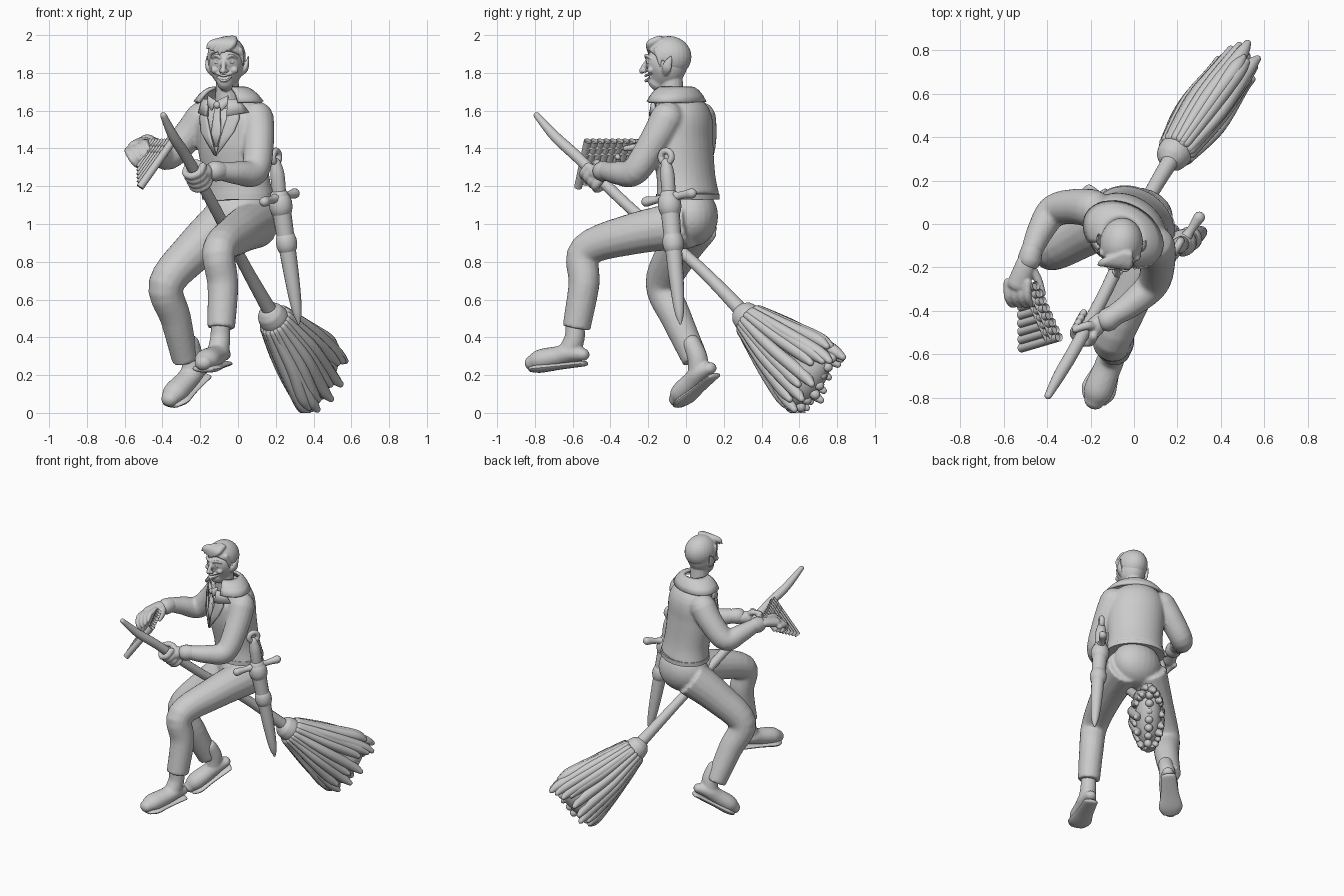
import bpy, bmesh, random
from math import sin, cos, pi, radians, sqrt
from mathutils import Vector, Matrix

random.seed(4)
if "Cube" in bpy.data.objects:
    bpy.data.objects.remove(bpy.data.objects["Cube"], do_unlink=True)

clay = bpy.data.materials.new("plain grey")
clay.use_nodes = True
clay.diffuse_color = (.6, .6, .6, 1)
clay.node_tree.nodes["Principled BSDF"].inputs["Base Color"].default_value = clay.diffuse_color

side_axis, up_axis = Vector((1, 0, 0)), Vector((0, 0, 1))
torso_left = Vector((.87, -.5, 0))
torso_front = Vector((-.5, -.87, 0))
parts = []


def make(name, bm, voxel=0, matrix=None, thickness=0):
    """Turn a bmesh into an object, optionally blending its pieces together."""
    if matrix:
        bm.transform(matrix)
    mesh = bpy.data.meshes.new(name)
    bm.to_mesh(mesh)
    bm.free()
    mesh.materials.append(clay)
    part = bpy.data.objects.new(name, mesh)
    bpy.context.collection.objects.link(part)
    parts.append(part)
    if thickness:
        solid = part.modifiers.new("thickness", "SOLIDIFY")
        solid.thickness, solid.offset = thickness, 0
    if voxel:
        blend = part.modifiers.new("blend", "REMESH")
        blend.mode, blend.voxel_size, blend.use_smooth_shade = "VOXEL", voxel, True
        soften = part.modifiers.new("soften", "SMOOTH")
        soften.factor, soften.iterations = .5, 3


def sample(values, fraction):
    """Read a list of values as a straight-line graph from 0 to 1."""
    place = fraction * (len(values) - 1)
    low = min(int(place), len(values) - 2)
    return values[low] + (values[low + 1] - values[low]) * (place - low)


def spline(rows, steps):
    padded = [rows[0]] + rows + [rows[-1]]
    result = []
    for a, b, c, d in zip(padded, padded[1:], padded[2:], padded[3:]):
        for k in range(steps):
            t = k / steps
            result.append([q + (r - p) * t / 2 + (p - 2.5*q + 2*r - s/2) * t*t + (3*q - p - 3*r + s) / 2 * t**3
                           for p, q, r, s in zip(a, b, c, d)])
    return result + [rows[-1]]


def loft(bm, points, radii, across=None, squash=1, sides=16, steps=5, rounded=True):
    """Sweep an ellipse along a smooth path; its first radius lies along 'across'."""
    points = [Vector(p) for p in points]
    if across is None:
        across = (points[1] - points[0]).cross(points[-1] - points[1])
        if across.length < .0001:
            across = (points[1] - points[0]).orthogonal()
    last = len(points) - 1
    rows = spline([[*p, sample(radii, i / last)] for i, p in enumerate(points)], steps)
    centres = [Vector(row[:3]) for row in rows]
    last = len(rows) - 1
    rings = []
    for i, (centre, row) in enumerate(zip(centres, rows)):
        along = (centres[min(i + 1, last)] - centres[max(i - 1, 0)]).normalized()
        u = (across - along * across.dot(along)).normalized() * row[3]
        v = along.cross(u) * squash
        layers = [(centre, 1)]
        if rounded and i in (0, last):
            outward = (along if i else -along) * min(u.length, v.length)
            layers += [(centre + outward * sin(a), cos(a)) for a in (.5, 1, 1.4)]
            layers = layers if i else layers[::-1]
        for middle, scale in layers:
            turns = [2 * pi * k / sides for k in range(sides)]
            rings.append([bm.verts.new(middle + (u * cos(a) + v * sin(a)) * scale) for a in turns])
    faces = [bm.faces.new((a[k - 1], a[k], b[k], b[k - 1])) for a, b in zip(rings, rings[1:]) for k in range(sides)]
    caps = [bm.faces.new(rings[0][::-1]), bm.faces.new(rings[-1])]
    bmesh.ops.recalc_face_normals(bm, faces=faces + caps)
    return caps


def ball(bm, centre, size):
    place = Matrix.Translation(centre) @ Matrix.Diagonal((*size, 1))
    bmesh.ops.create_uvsphere(bm, u_segments=24, v_segments=16, radius=1, matrix=place)


def sheet(bm, rows):
    """Join rows of points into an open surface."""
    grid = [[bm.verts.new(p) for p in row] for row in rows]
    for a, b in zip(grid, grid[1:]):
        for k in range(1, len(a)):
            bm.faces.new((a[k - 1], a[k], b[k], b[k - 1]))


# Trousers
bm = bmesh.new()
ball(bm, (0, .03, 1.04), (.18, .14, .16))
left_ankle, right_ankle = Vector((-.09, -.58, .45)), Vector((-.28, .05, .28))
loft(bm, [(.09, .02, 1), (0, -.27, .95), (-.1, -.53, .86), (-.08, -.54, .68), left_ankle], [.13, .09, .075], rounded=False)
loft(bm, [(-.08, .05, 1), (-.23, -.04, .86), (-.38, -.12, .68), (-.33, -.05, .5), right_ankle], [.13, .095, .07], rounded=False)
make("trousers", bm, voxel=.011)

# Jacket with sleeves
left_wrist, right_wrist = Vector((-.09, -.42, 1.28)), Vector((-.47, -.12, 1.42))
bm = bmesh.new()
loft(bm, [(0, .01, 1.14), (-.01, 0, 1.25), (-.03, -.02, 1.43), (-.04, -.02, 1.57), (-.05, -.04, 1.66)],
     [.2, .185, .195, .185, .11], torso_left, squash=.78, sides=32, rounded=False)
loft(bm, [(.1, -.1, 1.56), (.11, -.16, 1.45), (.09, -.27, 1.28), (0, -.36, 1.27), left_wrist], [.09, .075, .05])
loft(bm, [(-.19, .07, 1.56), (-.27, .08, 1.46), (-.37, .06, 1.36), (-.43, -.03, 1.39), right_wrist], [.09, .075, .05])
make("jacket", bm, voxel=.011)
bm = bmesh.new()
loft(bm, [(0, .01, 1.13), (0, .01, 1.16)], [.2, .2], torso_left, squash=.78, sides=40, steps=1, rounded=False)
for wrist, reach in ((left_wrist, (-.03, -.02, 0)), (right_wrist, (-.01, -.04, 0))):
    loft(bm, [wrist, wrist + Vector(reach)], [.05, .055], steps=1)
make("jacket_hem_and_cuffs", bm)


def chest(aside, height, lift):
    """Point on the front of the torso, lifted off the cloth."""
    slope = min(max((height - 1.43) * 4.3, 0), 1)
    wide, deep = .2 - .06 * slope, .16 - .06 * slope**1.5
    bulge = deep * sqrt(max(1 - (aside / wide)**2, .05)) + lift
    return Vector((-.03 - .02 * slope, -.015 - .03 * slope, height)) + torso_left * aside + torso_front * bulge


def cloth(bm, inner, outer, lift):
    """Strip lying on the chest between two edges of (aside, height) points."""
    spans = [[k / 5 for k in range(6)]] * len(inner)
    sheet(bm, [[chest(sample((a[0], b[0]), t), sample((a[1], b[1]), t), lift) for t in span]
               for a, b, span in zip(inner, outer, spans)])


# Lapels, shirt collar and tie
for name, s in (("left", 1), ("right", -1)):
    bm = bmesh.new()
    cloth(bm, [(0, 1.36), (s*.03, 1.46), (s*.06, 1.56), (s*.06, 1.65)],
          [(s*.01, 1.37), (s*.1, 1.49), (s*.12, 1.56), (s*.1, 1.65)], lift=.014)
    cloth(bm, [(s*.06, 1.57), (s*.06, 1.66)], [(s*.15, 1.59), (s*.11, 1.66)], lift=.02)
    make(name + "_lapel", bm, thickness=.014)
    bm = bmesh.new()
    cloth(bm, [(0, 1.65), (s*.03, 1.6)], [(s*.06, 1.68), (s*.06, 1.63)], lift=.018)
    make(name + "_shirt_collar", bm, thickness=.01)
bm = bmesh.new()
edge = [(.012, 1.64), (.028, 1.48), (.004, 1.41)]
cloth(bm, [(-aside, height) for aside, height in edge], edge, lift=.01)
make("tie", bm, thickness=.012)
bm = bmesh.new()
ball(bm, chest(0, 1.63, .012), (.02, .02, .02))
make("tie_knot", bm)

# Wide collar around the neck, open at the front
bm = bmesh.new()
rows = []
for k in range(33):
    angle = radians(-52 + 284 * k / 32)
    spread, back = torso_left * cos(angle), -torso_front * sin(angle)
    rows.append([Vector((-.05, -.05, 1.72 - .075 * t * t)) + spread * (.075 + .115 * t) + back * (.075 + .06 * t)
                 for t in (0, .25, .5, .75, 1)])
sheet(bm, rows)
make("jacket_collar", bm, thickness=.018)

# Head, built around its own axis and turned slightly
turn = Matrix.Translation((-.06, -.1, 0)) @ Matrix.Rotation(radians(-8), 4, "Z")
bm = bmesh.new()
loft(bm, [(0, -.05, 1.75), (0, -.02, 1.8), (0, 0, 1.86), (0, .01, 1.92)], [.045, .083, .092, .07], side_axis, squash=1.2, sides=32)
loft(bm, [(0, .03, 1.62), (0, .02, 1.8)], [.065, .06])
loft(bm, [(0, -.1, 1.87), (0, -.12, 1.84), (0, -.135, 1.81)], [.011, .015], side_axis)
for s in (1, -1):
    ball(bm, (s*.016, -.12, 1.81), (.011, .013, .01))
    ball(bm, (s*.05, -.08, 1.815), (.024, .02, .02))
    loft(bm, [(s*.02, -.11, 1.88), (s*.04, -.106, 1.893), (s*.066, -.08, 1.88)], [.008, .01, .006])
    loft(bm, [(s*.08, 0, 1.79), (s*.1, .01, 1.82), (s*.107, .02, 1.85), (s*.11, .04, 1.89)],
         [.006, .012, .01, .003], side_axis, squash=2.2)
for height, dip in ((1.785, 0), (1.767, .01)):
    loft(bm, [(-.04, -.09, height + .01), (0, -.115, height - dip), (.04, -.09, height + .01)], [.004, .008, .004])
make("head", bm, voxel=.005, matrix=turn)
bm = bmesh.new()
for s in (1, -1):
    ball(bm, (s*.037, -.088, 1.856), (.018, .016, .013))
    ball(bm, (s*.037, -.102, 1.856), (.007, .004, .007))
make("eyes", bm, matrix=turn)

# Swept hair
bm = bmesh.new()
ball(bm, (0, .01, 1.885), (.1, .12, .11))
bmesh.ops.bisect_plane(bm, geom=bm.verts[:] + bm.edges[:] + bm.faces[:], plane_co=(0, -.1, 1.925),
                       plane_no=(0, .5, .75), clear_inner=True)
bmesh.ops.holes_fill(bm, edges=[e for e in bm.edges if e.is_boundary])
for k in range(6):
    x = .045 - .022 * k
    loft(bm, [(.045 - .005 * k, -.035, 1.98), (x, -.085, 1.955), (x - .025, -.1, 1.9 + .01 * abs(k - 2))], [.018, .02, .007])
for s in (1, -1):
    loft(bm, [(s*.078, -.045, 1.92), (s*.087, -.03, 1.87), (s*.085, -.02, 1.825)], [.017, .006])
make("hair", bm, voxel=.006, matrix=turn)

# Shoes, built with the heel at the origin and the toe toward -y
for name, heel, forward, up in (("left", (-.07, -.53, .25), (-.37, -.93, -.1), up_axis),
                                ("right", (-.17, .16, .19), (-.58, -.6, -.5), Vector((-.28, -.48, .83)))):
    y = -Vector(forward).normalized()
    z = (up - y * up.dot(y)).normalized()
    pose = Matrix((y.cross(z), y, z)).transposed().to_4x4()
    pose.translation = heel
    bm = bmesh.new()
    loft(bm, [(0, -.01, .06), (0, -.08, .075), (0, -.15, .065), (0, -.25, .055), (0, -.3, .045)],
         [.04, .062, .064, .068, .05], side_axis, squash=.85)
    loft(bm, [(0, -.09, .08), (0, -.05, .15), (0, -.04, .23)], [.058, .05])
    make(name + "_shoe", bm, voxel=.008, matrix=pose)
    bm = bmesh.new()
    loft(bm, [(0, -.01, .012), (0, -.15, .012), (0, -.25, .012), (0, -.3, .012)], [.05, .062, .08, .06], side_axis, squash=.3)
    make(name + "_sole", bm, matrix=pose)

# Left hand gripping the handle
grip, axis = Vector((-.215, -.475, 1.255)), Vector((.35, .65, -.67)).normalized()
toward_arm = Vector((.9, .1, .3))
toward_arm = (toward_arm - axis * toward_arm.dot(axis)).normalized()
over = axis.cross(toward_arm)
bm = bmesh.new()
loft(bm, [left_wrist, (-.15, -.445, 1.275), grip + toward_arm * .04], [.035, .045])
for k in range(4):
    knuckle = grip + axis * (k - 1.5) * .034
    curl = [knuckle + (toward_arm * cos(a) + over * sin(a)) * .05 for a in (.2, 1.2, 2.2, 3.2, 4.2)]
    loft(bm, curl, [.022, .018], axis, sides=10)
loft(bm, [grip + toward_arm * .05, grip + toward_arm * .03 - over * .045 - axis * .04,
          grip - toward_arm * .02 - over * .045 - axis * .07], [.024, .016])
make("left_hand", bm, voxel=.006)

# Right hand curled over the pipes
bm = bmesh.new()
loft(bm, [right_wrist, (-.5, -.19, 1.43), (-.535, -.28, 1.41)], [.028, .034], up_axis, squash=1.5)
for k in range(4):
    base = Vector((-.58 + .03 * k, -.27, 1.39 + .014 * k))
    curl = [base + Vector(bend) for bend in ((0, 0, 0), (0, -.065, -.01), (.02, -.1, -.05), (.045, -.09, -.08))]
    loft(bm, curl, [.021, .015], side_axis, sides=10)
loft(bm, [(-.485, -.19, 1.42), (-.445, -.25, 1.41), (-.42, -.32, 1.4)], [.025, .015])
make("right_hand", bm, voxel=.006)

# Pan pipes
slant = Vector((-.17, -.05, -.24)).normalized()
first, final = Vector((-.45, -.285, 1.44)), Vector((-.345, -.52, 1.44))
bm = bmesh.new()
for k in range(8):
    mouth = first.lerp(final, k / 7)
    caps = loft(bm, [mouth + slant * (.13 + .025 * k), mouth], [.021, .021], sides=14, steps=1, rounded=False)
    bmesh.ops.inset_individual(bm, faces=[caps[1]], thickness=.006, depth=-.015)
make("pan_pipes", bm)
bm = bmesh.new()
for drop in (.04, .08):
    loft(bm, [first + slant * drop, final + slant * drop], [.012, .012], slant, squash=2, steps=1)
make("pipe_bindings", bm)

# Broom handle and binding
bm = bmesh.new()
loft(bm, [(-.395, -.79, 1.575), (-.34, -.69, 1.46), (-.27, -.57, 1.35), (-.12, -.29, 1.08), (.04, .07, .77), (.21, .36, .47)],
     [.017, .028, .03, .03, .032, .042])
make("broom_handle", bm)
root, tip = Vector((.2, .345, .485)), Vector((.445, .685, .165))
down = (tip - root).normalized()
thin = Vector((.8, -.6, 0))
wide = thin.cross(down).normalized()
bm = bmesh.new()
loft(bm, [root - down * .06, root - down * .02, root + down * .03], [.05, .08, .1], wide, squash=.9, sides=24)
loft(bm, [root - down * .035, root - down * .015], [.08, .08], wide, sides=24, steps=2)
make("broom_binding", bm, voxel=.008)

# Bristles: tapered clumps fanned around a solid core
bm = bmesh.new()
loft(bm, [root, root.lerp(tip, .45), root.lerp(tip, .9)], [.1, .15, .2], wide, squash=.45, sides=24)
clumps = 22
for k in range(clumps):
    angle = 2 * pi * k / clumps + random.uniform(-.08, .08)
    w, t = wide * cos(angle), thin * sin(angle)
    end = tip + w * .21 + t * .09 + down * random.uniform(-.05, .06)
    middle = root.lerp(tip, .45) + w * .145 + t * .09 + thin * random.uniform(-.01, .01)
    loft(bm, [root + w * .08 + t * .07, middle, root.lerp(end, .85) + w * .02, end], [.022, .032, .034, .018], sides=10)
for k in range(-3, 4):
    end = tip + wide * k * .055 + down * random.uniform(0, .05)
    loft(bm, [root.lerp(end, .7), end], [.04, .028], sides=10)
for v in bm.verts:
    v.co.z = max(v.co.z, 0)
make("broom_bristles", bm)

# Dagger hilt with a ring pommel
bm = bmesh.new()
hub, guard, point = Vector((.2, -.105, 1.355)), Vector((.22, -.09, 1.14)), Vector((.322, -.03, .475))
ring = [hub + (torso_front * cos(k * pi / 6) + up_axis * sin(k * pi / 6)) * .032 for k in range(13)]
loft(bm, ring, [.018, .018], torso_left, sides=10, steps=2)
loft(bm, [hub - up_axis * .035, hub.lerp(guard, .45), guard], [.028, .038, .036])
arm = Vector((.08, .12, .022))
loft(bm, [guard + arm * t for t in (-1, -.5, 0, .5, 1)], [.027, .02, .036, .02, .027])
make("dagger_hilt", bm)

# Scabbard with two bands
bm = bmesh.new()
loft(bm, [guard.lerp(point, t) for t in (0, .33, .67, .9, 1)], [.052, .046, .038, .026, .007])
for t, radius in ((.06, .062), (.36, .056)):
    loft(bm, [guard.lerp(point, t - .02), guard.lerp(point, t + .02)], [radius, radius], sides=20, steps=1)
make("scabbard", bm)

# Smooth shading with crisp creases
bpy.ops.object.select_all(action="DESELECT")
for part in parts:
    part.select_set(True)
bpy.context.view_layer.objects.active = parts[0]
bpy.ops.object.shade_smooth_by_angle(angle=radians(50))
